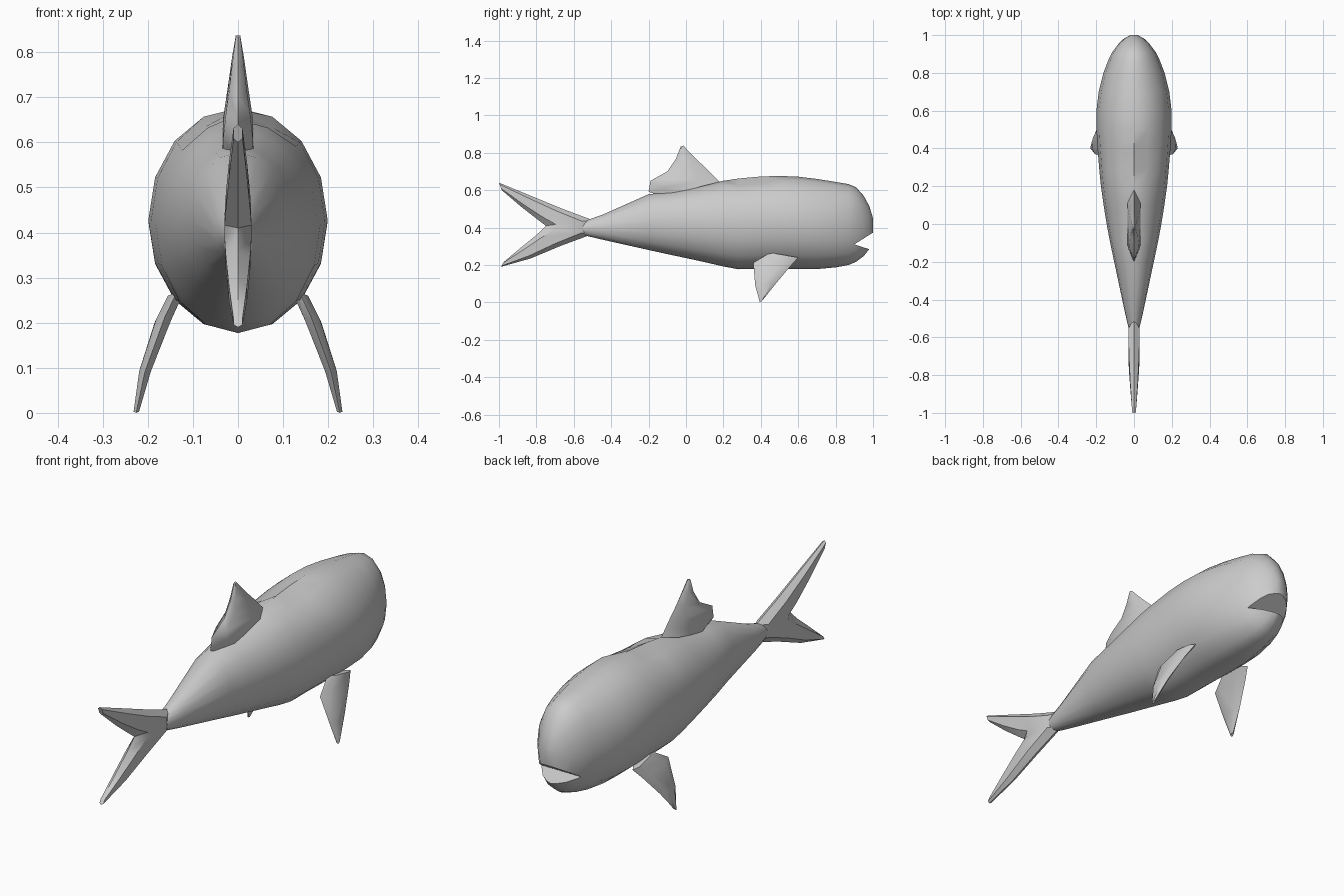
import bpy, bmesh, math

grey = bpy.data.materials.new("fish grey")
grey.diffuse_color = (0.6, 0.6, 0.6, 1)


def loft(name, rings):
    """Skin a list of equal-length rings into a closed mesh."""
    bm = bmesh.new()
    loops = [[bm.verts.new(p) for p in ring] for ring in rings]
    n = len(loops[0])
    for a, b in zip(loops, loops[1:]):
        for i in range(n):
            j = (i + 1) % n
            bm.faces.new((a[i], a[j], b[j], b[i]))
    bm.faces.new(loops[0])
    bm.faces.new(loops[-1])
    bmesh.ops.recalc_face_normals(bm, faces=bm.faces)
    mesh = bpy.data.meshes.new(name)
    bm.to_mesh(mesh)
    bm.free()
    mesh.materials.append(grey)
    ob = bpy.data.objects.new(name, mesh)
    bpy.context.collection.objects.link(ob)
    return ob


def smooth(ob, angle):
    bpy.ops.object.select_all(action='DESELECT')
    ob.select_set(True)
    bpy.context.view_layer.objects.active = ob
    bpy.ops.object.shade_smooth_by_angle(angle=math.radians(angle))


# Body: 16-sided sections (y, half width, bottom, top)
sections = [
    (-0.55, 0.028, 0.362, 0.430), (-0.53, 0.034, 0.355, 0.440),
    (-0.45, 0.052, 0.336, 0.467), (-0.20, 0.105, 0.280, 0.578),
    (-0.10, 0.126, 0.258, 0.590), (0.00, 0.145, 0.237, 0.608),
    (0.10, 0.161, 0.215, 0.628), (0.20, 0.175, 0.192, 0.650),
    (0.28, 0.183, 0.177, 0.662), (0.40, 0.193, 0.180, 0.673),
    (0.50, 0.199, 0.179, 0.676), (0.60, 0.199, 0.178, 0.672),
    (0.70, 0.187, 0.178, 0.660), (0.80, 0.162, 0.187, 0.644),
    (0.87, 0.135, 0.200, 0.632), (0.91, 0.115, 0.217, 0.615),
    (0.95, 0.085, 0.247, 0.570), (0.98, 0.055, 0.285, 0.515),
    (1.00, 0.020, 0.370, 0.450)]
SIDES = 16
rings = []
for y, w, lo, hi in sections:
    ring = []
    for i in range(SIDES):
        a = 2 * math.pi * i / SIDES
        z = (lo + hi) / 2 + (hi - lo) / 2 * math.cos(a)
        # Shallow grooves beside the ridge on the back
        if i in (1, SIDES - 1) and 0.25 < y < 0.45:
            z -= 0.02
        ring.append((w * math.sin(a), y, z))
    rings.append(ring)
body = loft("body", rings)

# Mouth: wedge cut across the snout
wedge = [(0.90, 0.31), (1.03, 0.268), (1.03, 0.392)]
cutter = loft("mouth_cutter", [[(x, y, z) for y, z in wedge] for x in (-0.3, 0.3)])
cutter.hide_render = True
cut = body.modifiers.new("mouth", 'BOOLEAN')
cut.operation = 'DIFFERENCE'
cut.solver = 'EXACT'
cut.object = cutter
bpy.context.view_layer.objects.active = body
bpy.ops.object.modifier_apply(modifier=cut.name)
bpy.data.objects.remove(cutter)
smooth(body, 40)


def fin(name, ribs, side=lambda z: 0.0, sign=1):
    """Loft hexagonal ribs: (front y, front z, back y, back z, half thickness)."""
    rings = []
    for y0, z0, y1, z1, t in ribs:
        ring = []
        for f, s in ((0, 0), (.22, 1), (.78, 1), (1, 0), (.78, -1), (.22, -1)):
            y, z = y0 + (y1 - y0) * f, z0 + (z1 - z0) * f
            ring.append((sign * (side(z) + s * t), y, z))
        rings.append(ring)
    smooth(loft(name, rings), 40)


# Forked tail
fin("tail_fin", [
    (-1.00, 0.640, -0.985, 0.600, 0.010), (-0.83, 0.570, -0.88, 0.510, 0.020),
    (-0.66, 0.500, -0.79, 0.440, 0.027), (-0.50, 0.440, -0.75, 0.410, 0.030),
    (-0.50, 0.365, -0.76, 0.398, 0.030), (-0.67, 0.302, -0.80, 0.360, 0.027),
    (-0.83, 0.235, -0.88, 0.295, 0.020), (-0.99, 0.190, -0.975, 0.215, 0.010)])

# Back fin
fin("dorsal_fin", [
    (0.18, 0.645, -0.13, 0.565, 0.034), (0.155, 0.670, -0.20, 0.592, 0.033),
    (0.12, 0.705, -0.19, 0.650, 0.027), (0.07, 0.752, -0.10, 0.700, 0.020),
    (0.025, 0.797, -0.055, 0.765, 0.013), (-0.015, 0.838, -0.028, 0.833, 0.005)])

# Paired side fins, leaning outward towards their tips
for label, sign in (("right", 1), ("left", -1)):
    fin(label + "_side_fin", [
        (0.60, 0.240, 0.45, 0.266, 0.016), (0.56, 0.195, 0.36, 0.212, 0.017),
        (0.48, 0.100, 0.37, 0.090, 0.013), (0.41, 0.012, 0.395, 0.000, 0.006)],
        side=lambda z: 0.226 - 0.15 * z - 0.7 * z * z, sign=sign)
